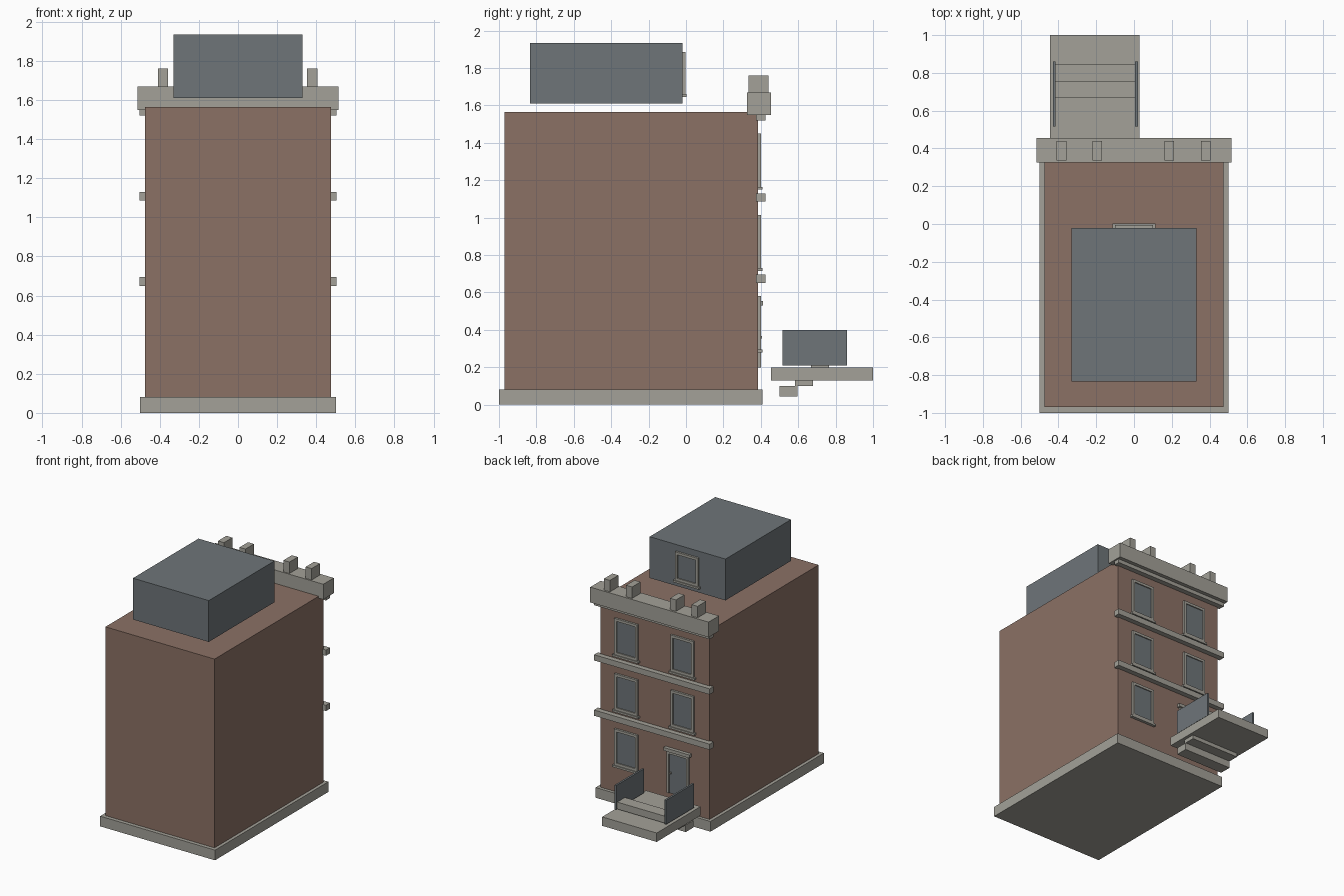
import bpy

default = bpy.data.objects.get("Cube")
if default:
    bpy.data.objects.remove(default, do_unlink=True)


def material(name, rgb):
    mat = bpy.data.materials.new(name)
    mat.use_nodes = True
    mat.diffuse_color = (*rgb, 1)
    mat.node_tree.nodes["Principled BSDF"].inputs["Base Color"].default_value = (*rgb, 1)
    return mat


brick = material("brown_brick", (0.26, 0.165, 0.13))
stone = material("pale_stone", (0.366, 0.356, 0.314))
slate = material("blue_grey", (0.156, 0.178, 0.191))


def box(name, x, y, z, mat):
    """Box from (low, high) ranges on each axis."""
    spans = (x, y, z)
    bpy.ops.mesh.primitive_cube_add(size=1, location=[(a + b) / 2 for a, b in spans])
    ob = bpy.context.object
    ob.name = name
    ob.scale = [b - a for a, b in spans]
    bpy.ops.object.transform_apply(location=False, rotation=False, scale=True)
    ob.data.materials.append(mat)
    return ob


def frame(name, cx, wall, z, half, bar=0.02, bottom=True):
    """Stone surround standing proud of a wall, with a recessed panel."""
    y = (wall, wall + 0.016)
    box(name + "_left_jamb", (cx + half - bar, cx + half), y, z, stone)
    box(name + "_right_jamb", (cx - half, cx - half + bar), y, z, stone)
    inner = (cx - half + bar, cx + half - bar)
    box(name + "_head", inner, y, (z[1] - bar, z[1]), stone)
    if bottom:
        box(name + "_foot", inner, y, (z[0], z[0] + bar), stone)
    box(name + "_panel", inner, (wall, wall + 0.008), (z[0], z[1] - bar), slate)


def window(name, cx, wall, z):
    frame(name, cx, wall, z, 0.1)
    box(name + "_sill", (cx - 0.113, cx + 0.113), (wall, wall + 0.023),
        (z[0] - 0.015, z[0]), stone)


# Main building
WALL = 0.385
box("plinth", (-0.5, 0.5), (-1, 0.41), (0, 0.08), stone)
box("building_body", (-0.475, 0.475), (-0.97, WALL), (0.08, 1.565), brick)

# Stone bands and parapet on the street wall
for name, z in (("lower_band", (0.65, 0.695)), ("upper_band", (1.085, 1.13)),
                ("cornice", (1.52, 1.55))):
    box(name, (-0.503, 0.503), (0.375, 0.425), z, stone)
box("parapet", (-0.515, 0.515), (0.325, 0.455), (1.55, 1.67), stone)
for i, cx in enumerate((-0.383, -0.195, 0.187, 0.38)):
    box(f"parapet_post_{i}", (cx - 0.026, cx + 0.026), (0.335, 0.44), (1.67, 1.76), stone)

# Roof house with its window
box("roof_house", (-0.33, 0.33), (-0.835, -0.02), (1.61, 1.935), slate)
window("roof_window", 0, -0.02, (1.66, 1.885))

# Street windows, two per floor with the door in place of one
for floor in range(3):
    low = 0.295 + floor * 0.435
    for side, cx in (("left", 0.245), ("right", -0.245)):
        if floor or side == "left":
            window(f"{side}_window_{floor}", cx, WALL, (low, low + 0.285))

# Door
DOOR = -0.205
frame("door", DOOR, WALL, (0.2, 0.53), 0.095, bottom=False)
box("door_hood", (DOOR - 0.113, DOOR + 0.113), (WALL, 0.412), (0.53, 0.555), stone)
box("door_knob", (-0.148, -0.136), (0.393, 0.405), (0.355, 0.367), stone)

# Stoop with climbing steps and solid railings
box("stoop_slab", (-0.445, 0.03), (0.455, 1), (0.13, 0.2), stone)
for i in range(4):
    y, z = 0.5 + i * 0.084, 0.045 + i * 0.055
    box(f"step_{i}", (-0.415, 0.005), (y, y + 0.096), (z, z + 0.055), stone)
for name, x in (("left_railing", 0.005), ("right_railing", -0.43)):
    box(name, (x, x + 0.015), (0.515, 0.86), (0.21, 0.4), slate)
